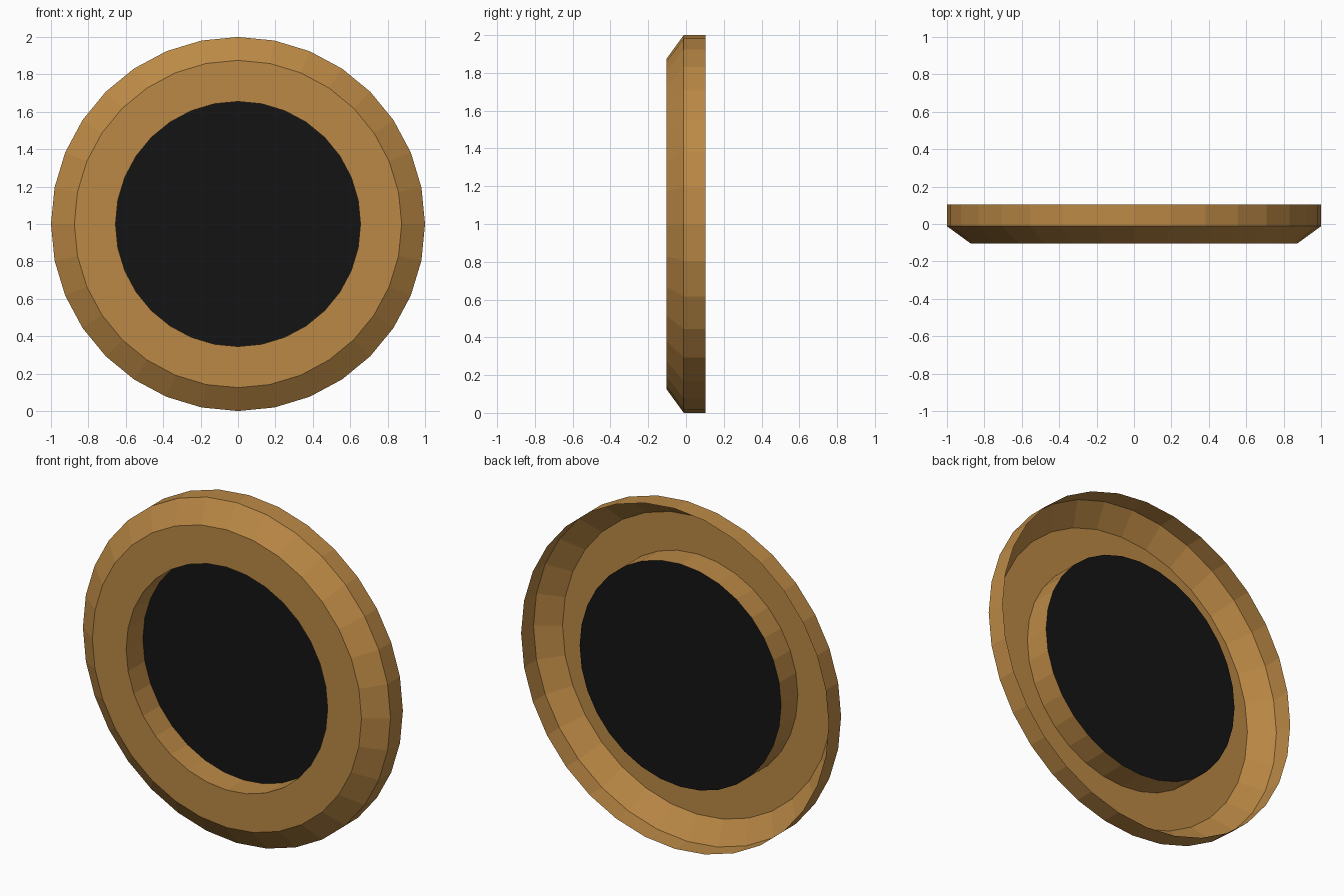
import bpy, bmesh
from math import cos, sin, pi

if "Cube" in bpy.data.objects:
    bpy.data.objects.remove(bpy.data.objects["Cube"])

SIDES = 32
CENTRE_Z = 1.0


def material(name, rgb):
    mat = bpy.data.materials.new(name)
    mat.diffuse_color = (*rgb, 1.0)
    mat.use_nodes = True
    mat.node_tree.nodes["Principled BSDF"].inputs["Base Color"].default_value = mat.diffuse_color
    return mat


def ring(bm, radius, y):
    """Circle of vertices around the y axis."""
    return [bm.verts.new((radius * cos(2 * pi * i / SIDES), y,
                          CENTRE_Z + radius * sin(2 * pi * i / SIDES)))
            for i in range(SIDES)]


def lathe(name, profile, mat, cap=False):
    """Sweep (radius, y) points around the y axis as an open shell."""
    bm = bmesh.new()
    rings = [ring(bm, r, y) for r, y in profile]
    for a, b in zip(rings, rings[1:]):
        for i in range(SIDES):
            j = (i + 1) % SIDES
            bm.faces.new((a[i], a[j], b[j], b[i]))
    if cap:
        bm.faces.new(rings[-1])
    mesh = bpy.data.meshes.new(name)
    bm.to_mesh(mesh)
    bm.free()
    mesh.materials.append(mat)
    obj = bpy.data.objects.new(name, mesh)
    bpy.context.collection.objects.link(obj)
    return obj


wood = material("wood", (0.5, 0.25, 0.06))
black = material("black", (0.007, 0.007, 0.007))

# Thin frame shell, hollow at the back: rim, bevel, flat face, recess wall
lathe("round_frame", [(1.0, 0.103), (1.0, -0.012), (0.875, -0.103),
                      (0.655, -0.103), (0.655, 0.052)], wood)

# Black panel closing the recess
lathe("recessed_panel", [(0.655, 0.052)], black, cap=True)
